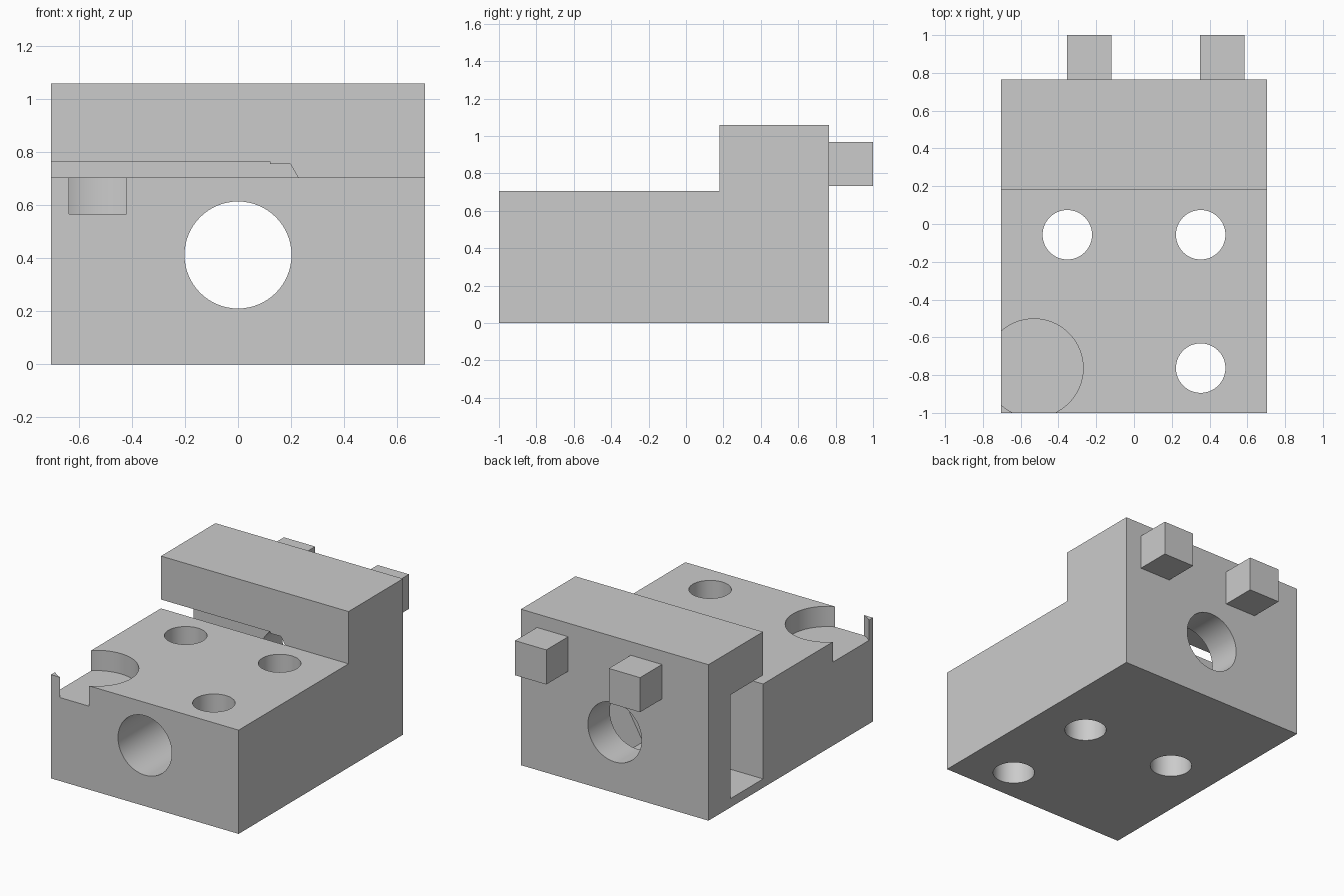
import bpy, bmesh, math
from mathutils import Vector

cube = bpy.data.objects.get("Cube")
if cube:
    bpy.data.objects.remove(cube, do_unlink=True)

grey = bpy.data.materials.new("plain grey")
grey.use_nodes = True
colour = (0.6, 0.6, 0.6, 1)
grey.diffuse_color = colour
grey.node_tree.nodes["Principled BSDF"].inputs["Base Color"].default_value = colour


def prism(name, points, direction):
    """Extrude a closed outline of 3D points along a direction."""
    bm = bmesh.new()
    face = bm.faces.new([bm.verts.new(p) for p in points])
    out = bmesh.ops.extrude_face_region(bm, geom=[face])
    verts = [v for v in out["geom"] if isinstance(v, bmesh.types.BMVert)]
    bmesh.ops.translate(bm, verts=verts, vec=Vector(direction))
    bmesh.ops.recalc_face_normals(bm, faces=bm.faces)
    mesh = bpy.data.meshes.new(name)
    bm.to_mesh(mesh)
    bm.free()
    mesh.materials.append(grey)
    obj = bpy.data.objects.new(name, mesh)
    bpy.context.collection.objects.link(obj)
    return obj


def box(name, x0, x1, y0, y1, z0, z1):
    outline = [(x0, y0, z0), (x1, y0, z0), (x1, y1, z0), (x0, y1, z0)]
    return prism(name, outline, (0, 0, z1 - z0))


def ring(radius, sides):
    return [(radius * math.cos(math.tau * i / sides),
             radius * math.sin(math.tau * i / sides)) for i in range(sides)]


def upright(name, x, y, radius, z0, z1):
    return prism(name, [(x + a, y + b, z0) for a, b in ring(radius, 64)], (0, 0, z1 - z0))


def lengthwise(name, z, radius, y0, y1, sides):
    return prism(name, [(a, y0, z + b) for a, b in ring(radius, sides)], (0, y1 - y0, 0))


# Stepped body from its side profile
half, front, step, back = 0.705, -1, 0.18, 0.765
deck, top, axis = 0.705, 1.06, 0.4125
profile = [(front, 0), (back, 0), (back, top), (step, top), (step, deck), (front, deck)]
body = prism("block_body", [(-half, y, z) for y, z in profile], (2 * half, 0, 0))

# Bore, nut trap with side slot, bolt holes and round corner recess
cutters = [
    lengthwise("bore_cutter", axis, 0.202, -1.2, 1.2, 64),
    box("slot_cutter", -0.9, 0.12, step - 0.001, 0.53, 0.06, 0.765),
    lengthwise("nut_cutter", axis, 0.396, step - 0.001, 0.53, 6),
    upright("recess_cutter", -0.53, -0.763, 0.261, 0.567, 0.9),
]
for x, y in [(-0.353, -0.057), (0.353, -0.057), (0.353, -0.763)]:
    cutters.append(upright("bolt_cutter", x, y, 0.131, -0.2, 0.9))

bpy.context.view_layer.objects.active = body
for cutter in cutters:
    cutter.hide_render = True
    mod = body.modifiers.new("cut", "BOOLEAN")
    mod.operation = "DIFFERENCE"
    mod.solver = "EXACT"
    mod.object = cutter
    bpy.ops.object.modifier_apply(modifier=mod.name)
    bpy.data.objects.remove(cutter, do_unlink=True)

bpy.ops.object.select_all(action="DESELECT")
body.select_set(True)
bpy.ops.object.shade_smooth_by_angle(angle=math.radians(30))

# Square pegs on the back
for name, x in [("right_peg", -0.355), ("left_peg", 0.35)]:
    box(name, x, x + 0.235, back, 1, 0.733, 0.968)
